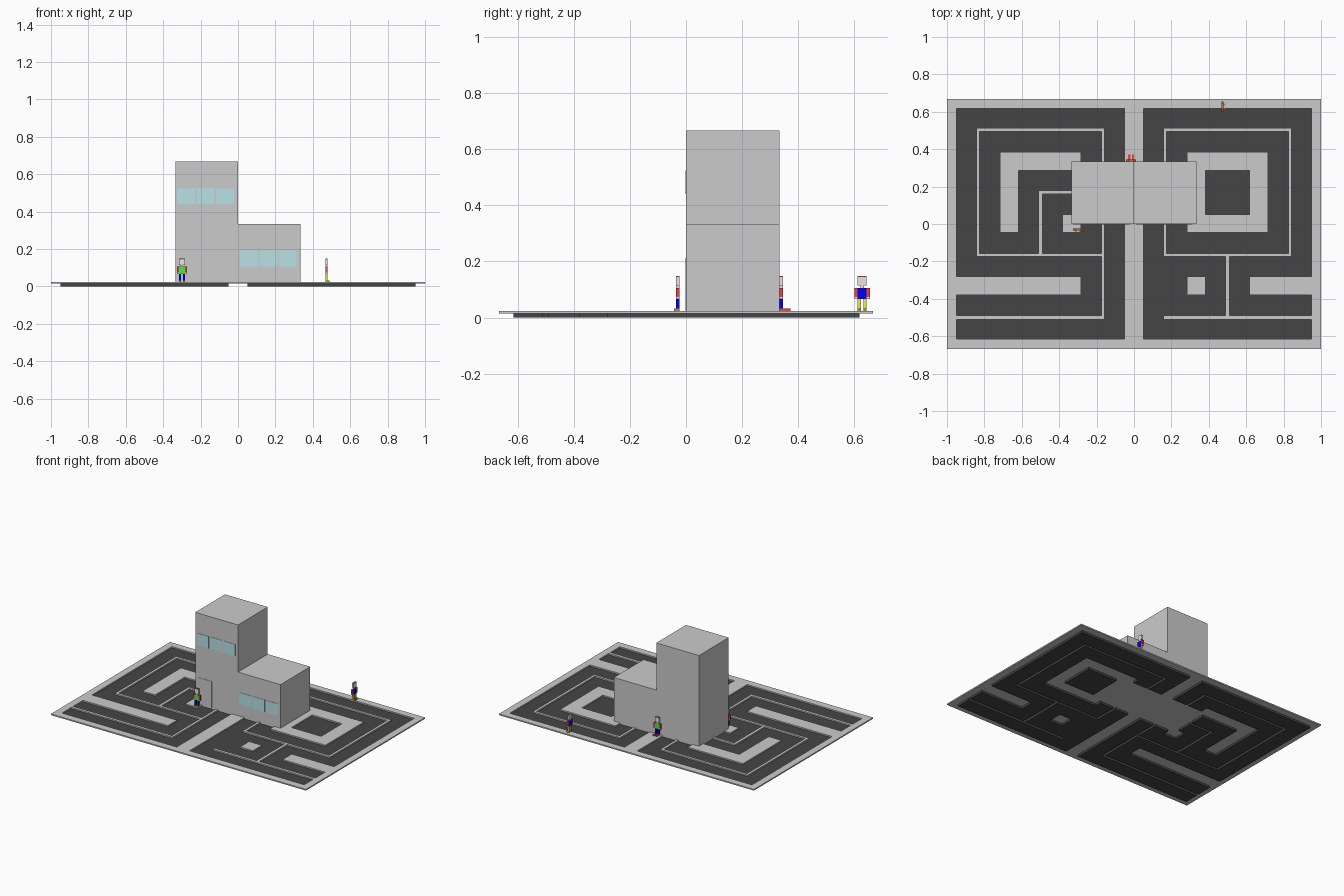
import bpy, bmesh, math
from mathutils import Matrix, Vector

if "Cube" in bpy.data.objects:
    bpy.data.objects.remove(bpy.data.objects["Cube"])

mats = {}


def material(name, rgb):
    mats[name] = bpy.data.materials.new(name)
    mats[name].diffuse_color = (*rgb, 1)


for name, rgb in {
    "paving": (0.69, 0.69, 0.69), "asphalt": (0.06, 0.06, 0.06),
    "concrete": (0.57, 0.57, 0.57), "door_grey": (0.64, 0.64, 0.64),
    "glass": (0.48, 0.76, 0.79), "skin": (0.9, 0.75, 0.75),
    "red": (0.9, 0.05, 0.05), "green": (0.05, 0.85, 0.05),
    "blue": (0.0, 0.0, 0.9), "yellow": (0.85, 0.85, 0.05),
    "brown": (0.4, 0.3, 0.05), "hair": (0.35, 0.2, 0.1),
}.items():
    material(name, rgb)


def finish(bm, name, mat):
    me = bpy.data.meshes.new(name)
    bm.to_mesh(me)
    bm.free()
    me.materials.append(mats[mat])
    ob = bpy.data.objects.new(name, me)
    bpy.context.collection.objects.link(ob)
    return ob


def box(name, mat, x, y, z, frame=Matrix()):
    bm = bmesh.new()
    bmesh.ops.create_cube(bm, size=1)
    size = Vector((x[1] - x[0], y[1] - y[0], z[1] - z[0]))
    mid = Vector((sum(x), sum(y), sum(z))) / 2
    bm.transform(frame @ Matrix.Translation(mid) @ Matrix.Diagonal((*size, 1)))
    return finish(bm, name, mat)


# Street plan: rectangles painted in order (x0, y0, x1, y1, is_paving)
plan = [(-1, -.667, 1, .667, 1)]
for s in (-1, 1):
    def side(a, y0, b, y1, paved):
        plan.append((min(s * a, s * b), y0, max(s * a, s * b), y1, paved))
    side(.05, -.615, .95, .618, 0)      # road block
    side(.157, -.175, .843, .513, 1)    # thin kerb ring
    side(.175, -.157, .825, .495, 0)
    side(.283, -.045, .717, .385, 1)    # wide pavement ring
    side(.383, .05, .617, .285, 0)
    side(.617, -.38, 1, -.28, 1)        # wide strip from the edge
    side(.157, -.51, 1, -.49, 1)        # thin strip from the edge
plan += [
    # left block: open ring, long strip, inner kerb
    (-.617, -.045, -.383, .285, 0), (-.383, .05, -.333, .285, 0),
    (-.617, -.38, -.283, -.28, 1), (-.175, -.51, -.157, -.157, 1),
    (-.51, -.157, -.49, .178, 1), (-.51, .16, -.33, .178, 1),
    # right block: island and dividing kerb
    (.283, -.38, .383, -.28, 1), (.49, -.51, .51, -.157, 1),
    # building footprint
    (-.333, 0, .333, .333, 1),
]
xs = sorted({v for r in plan for v in (r[0], r[2])})
ys = sorted({v for r in plan for v in (r[1], r[3])})


def street_layer(name, mat, paved, z, thick):
    bm = bmesh.new()
    for x0, x1 in zip(xs, xs[1:]):
        for y0, y1 in zip(ys, ys[1:]):
            cx, cy = (x0 + x1) / 2, (y0 + y1) / 2
            top = [r[4] for r in plan if r[0] < cx < r[2] and r[1] < cy < r[3]][-1]
            if top == paved:
                bm.faces.new([bm.verts.new((x, y, z)) for x, y in
                              ((x0, y0), (x1, y0), (x1, y1), (x0, y1))])
    bmesh.ops.remove_doubles(bm, verts=bm.verts[:], dist=1e-5)
    ob = finish(bm, name, mat)
    mod = ob.modifiers.new("thickness", "SOLIDIFY")
    mod.thickness, mod.offset = thick, 1


street_layer("pavement", "paving", 1, .015, .009)
street_layer("roads", "asphalt", 0, 0, .015)

# Building
box("tower_block", "concrete", (-.335, 0), (0, .333), (.016, .667))
box("low_block", "concrete", (0, .333), (0, .333), (.016, .333))
box("door", "door_grey", (-.305, -.205), (-.002, .001), (.024, .212))
for i in range(3):
    for label, x0, z in (("upper", -.325, (.44, .524)), ("lower", .01, (.107, .192))):
        x = x0 + i * .104
        box(f"{label}_window_{i + 1}", "glass", (x, x + .096), (-.002, .001), z)


# People, modelled facing -y
def person(name, x, y, angle, shirt, legs, shoes, toe):
    frame = Matrix.Translation((x, y, 0)) @ Matrix.Rotation(angle, 4, "Z")

    def part(label, mat, px, pz, py=(-.006, .006)):
        box(f"{name}_{label}", mat, px, py, pz, frame)
    part("head", "skin", (-.016, .016), (.114, .145))
    part("hair", "hair", (-.016, .016), (.145, .148))
    part("neck", "skin", (-.006, .006), (.105, .114))
    part("torso", shirt, (-.016, .016), (.066, .105))
    for s, tag in ((-1, "right"), (1, "left")):
        def span(a, b):
            return tuple(sorted((s * a, s * b)))
        part(f"{tag}_sleeve", "red", span(.016, .027), (.074, .105))
        part(f"{tag}_hand", "skin", span(.016, .027), (.066, .074))
        part(f"{tag}_leg", legs, span(.005, .016), (.032, .066))
        part(f"{tag}_shoe", shoes, span(.005, .016), (.024, .032), (-toe, .006))


person("front_walker", -.3, -.029, 0, "green", "blue", "brown", .014)
person("back_walker", -.015, .339, math.pi, "green", "blue", "red", .033)
person("side_walker", .473, .628, math.pi / 2, "blue", "yellow", "brown", .015)

for m in bpy.data.materials:
    if m.users and not m.is_grease_pencil:
        m.use_nodes = True
        m.node_tree.nodes["Principled BSDF"].inputs["Base Color"].default_value = m.diffuse_color
